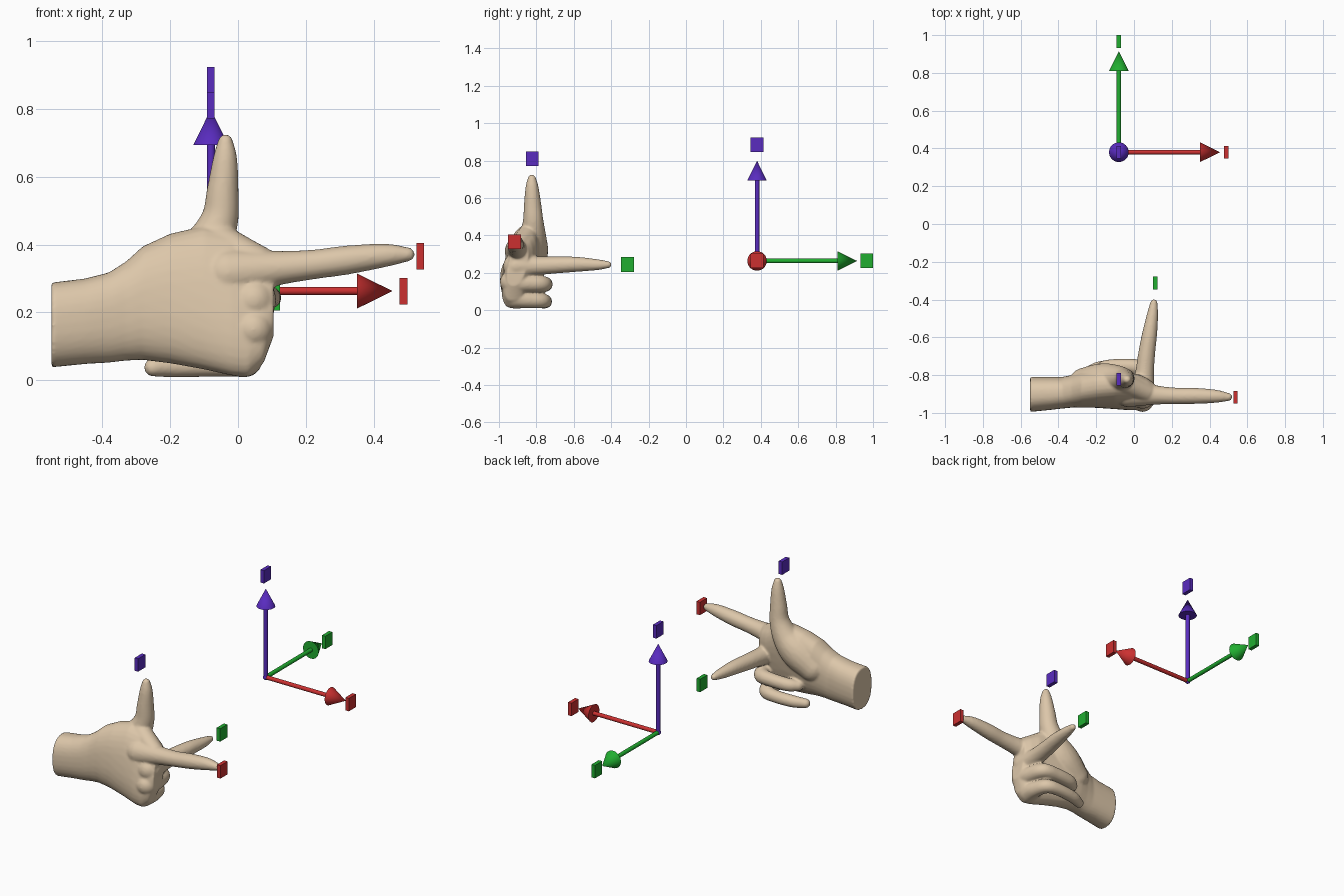
import bpy, bmesh, math
from mathutils import Vector, Matrix

if "Cube" in bpy.data.objects:
    bpy.data.objects.remove(bpy.data.objects["Cube"])


def material(name, col):
    m = bpy.data.materials.new(name)
    m.diffuse_color = (*col, 1)
    m.use_nodes = True
    m.node_tree.nodes["Principled BSDF"].inputs["Base Color"].default_value = m.diffuse_color
    return m


SKIN = material("skin", (0.72, 0.57, 0.40))
COLOURS = {"x": material("red", (0.60, 0.03, 0.03)),
           "y": material("green", (0.015, 0.42, 0.03)),
           "z": material("violet", (0.10, 0.025, 0.52))}
DIRS = {"x": Vector((1, 0, 0)), "y": Vector((0, 1, 0)), "z": Vector((0, 0, 1))}


def finish(bm, name, mat, angle=40):
    me = bpy.data.meshes.new(name)
    bmesh.ops.recalc_face_normals(bm, faces=bm.faces)
    bm.to_mesh(me)
    bm.free()
    ob = bpy.data.objects.new(name, me)
    bpy.context.collection.objects.link(ob)
    me.materials.append(mat)
    bpy.ops.object.select_all(action='DESELECT')
    ob.select_set(True)
    bpy.context.view_layer.objects.active = ob
    bpy.ops.object.shade_smooth_by_angle(angle=math.radians(angle))
    return ob


# axis arrows: shaft and conical head
ORIGIN = Vector((-0.08, 0.38, 0.263))


def arrow(axis):
    d = DIRS[axis]
    rot = Vector((0, 0, 1)).rotation_difference(d).to_matrix().to_4x4()
    bm = bmesh.new()
    for r1, r2, a, b in ((0.012, 0.012, 0, 0.43), (0.052, 0, 0.43, 0.535)):
        bmesh.ops.create_cone(bm, cap_ends=True, segments=32, radius1=r1, radius2=r2, depth=b - a,
                              matrix=Matrix.Translation(ORIGIN + d * (a + b) / 2) @ rot)
    finish(bm, axis + "_arrow", COLOURS[axis])


for axis in "xyz":
    arrow(axis)

bm = bmesh.new()
bmesh.ops.create_uvsphere(bm, u_segments=24, v_segments=12, radius=0.016,
                          matrix=Matrix.Translation(ORIGIN))
finish(bm, "origin_ball", COLOURS["z"])


# blank marker tags at the arrow ends and fingertips
def tag(name, axis, loc):
    bm = bmesh.new()
    bmesh.ops.create_cube(bm, size=1, matrix=Matrix.Translation(loc)
                          @ Matrix.Diagonal((0.023, 0.068, 0.078, 1)))
    finish(bm, name, COLOURS[axis])


for name, axis, loc in (("arrow_tag_x", "x", (0.488, 0.38, 0.263)),
                        ("arrow_tag_y", "y", (-0.08, 0.966, 0.263)),
                        ("arrow_tag_z", "z", (-0.08, 0.38, 0.884)),
                        ("index_tag", "x", (0.537, -0.917, 0.365)),
                        ("middle_tag", "y", (0.112, -0.313, 0.244)),
                        ("thumb_tag", "z", (-0.08, -0.822, 0.81))):
    tag(name, axis, loc)


# wrist and palm: rounded sections along x (x, y min, y max, z min, z max, lean)
PALM = [(-0.55, -0.995, -0.81, 0.038, 0.288, 0.0),
        (-0.45, -0.985, -0.81, 0.048, 0.300, 0.0),
        (-0.38, -0.977, -0.81, 0.052, 0.318, 0.0),
        (-0.33, -0.972, -0.80, 0.058, 0.350, 0.03),
        (-0.28, -0.970, -0.785, 0.060, 0.395, 0.06),
        (-0.20, -0.970, -0.775, 0.050, 0.432, 0.10),
        (-0.10, -0.972, -0.785, 0.032, 0.455, 0.15),
        (-0.02, -0.975, -0.80, 0.014, 0.440, 0.18),
        (0.03, -0.972, -0.81, 0.010, 0.405, 0.20),
        (0.075, -0.965, -0.83, 0.050, 0.380, 0.20),
        (0.105, -0.950, -0.85, 0.130, 0.360, 0.20)]
N = 32
bm = bmesh.new()
rings = []
for x, y0, y1, z0, z1, lean in PALM:
    ring = []
    for i in range(N):
        t = 2 * math.pi * i / N
        c, s = math.cos(t), math.sin(t)
        dz = math.copysign(abs(s) ** 0.85, s) * (z1 - z0) / 2
        dy = math.copysign(abs(c) ** 0.85, c) * (y1 - y0) / 2
        ring.append(bm.verts.new((x, (y0 + y1) / 2 + dy + lean * dz, (z0 + z1) / 2 + dz)))
    rings.append(ring)
for a, b in zip(rings, rings[1:]):
    for i in range(N):
        j = (i + 1) % N
        bm.faces.new((a[i], a[j], b[j], b[i]))
bm.faces.new(rings[0])
bm.faces.new(rings[-1])


# fingers: chains of balls along smooth paths (x, y, z, radius), fused afterwards
def finger(path, steps=9):
    p = [Vector(q) for q in path]
    p = [2 * p[0] - p[1]] + p + [2 * p[-1] - p[-2]]
    for k in range(1, len(p) - 2):
        a, b, c, d = p[k - 1:k + 3]
        for i in range(steps + (k == len(p) - 3)):
            t = i / steps
            q = 0.5 * (2 * b + (c - a) * t + (2 * a - 5 * b + 4 * c - d) * t * t
                       + (3 * b - a - 3 * c + d) * t ** 3)
            bmesh.ops.create_icosphere(bm, subdivisions=3, radius=q[3],
                                       matrix=Matrix.Translation(q.xyz))


FINGERS = {
    "index": [(-0.03, -0.895, 0.315, 0.075), (0.11, -0.905, 0.33, 0.052), (0.22, -0.91, 0.341, 0.044),
              (0.32, -0.91, 0.354, 0.043), (0.43, -0.912, 0.368, 0.035), (0.50, -0.916, 0.371, 0.021)],
    "middle": [(0.045, -0.91, 0.235, 0.068), (0.055, -0.80, 0.237, 0.051), (0.068, -0.68, 0.242, 0.045),
               (0.083, -0.58, 0.245, 0.040), (0.098, -0.48, 0.243, 0.030), (0.105, -0.417, 0.243, 0.019)],
    "thumb": [(-0.26, -0.845, 0.24, 0.085), (-0.17, -0.835, 0.31, 0.098), (-0.10, -0.82, 0.38, 0.075),
              (-0.055, -0.817, 0.47, 0.056), (-0.045, -0.82, 0.56, 0.047),
              (-0.038, -0.823, 0.65, 0.036), (-0.037, -0.824, 0.703, 0.022)],
    "ring": [(0.045, -0.935, 0.15, 0.06), (0.052, -0.85, 0.143, 0.048), (0.03, -0.768, 0.14, 0.043),
             (-0.05, -0.752, 0.138, 0.039), (-0.15, -0.758, 0.135, 0.037), (-0.20, -0.785, 0.132, 0.030)],
    "little": [(0.015, -0.915, 0.068, 0.06), (0.022, -0.84, 0.055, 0.045), (0.0, -0.77, 0.05, 0.040),
               (-0.07, -0.752, 0.046, 0.036), (-0.18, -0.76, 0.042, 0.034), (-0.25, -0.785, 0.038, 0.027)],
    "web": [(-0.06, -0.84, 0.41, 0.055), (0.0, -0.865, 0.375, 0.055), (0.06, -0.89, 0.345, 0.052)],
}
for path in FINGERS.values():
    finger(path)

# fuse into one smooth hand
hand = finish(bm, "hand", SKIN, 60)
rm = hand.modifiers.new("fuse", 'REMESH')
rm.mode = 'VOXEL'
rm.voxel_size = 0.0065
rm.use_smooth_shade = True
sm = hand.modifiers.new("soften", 'SMOOTH')
sm.factor = 0.5
sm.iterations = 6
